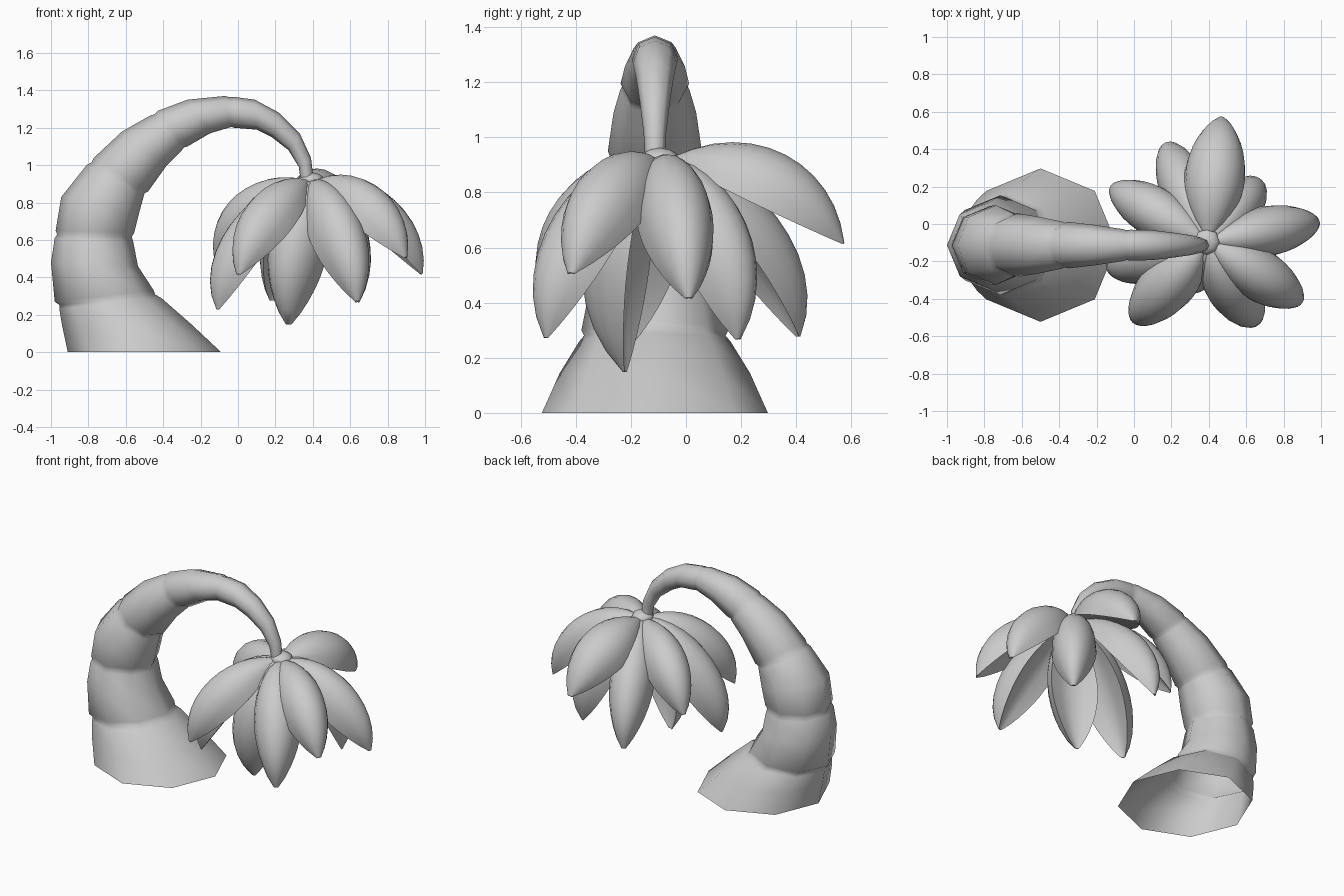
import bpy
import bmesh
import math
from mathutils import Matrix, Vector

default_cube = bpy.data.objects.get("Cube")
if default_cube:
    bpy.data.objects.remove(default_cube, do_unlink=True)

# Single clay grey material
clay = bpy.data.materials.new("clay_grey")
clay.use_nodes = True
grey = (0.6, 0.6, 0.6, 1.0)
clay.diffuse_color = grey
clay.node_tree.nodes["Principled BSDF"].inputs["Base Color"].default_value = grey


def loft(name, rings, cap_ends=False, smooth_angle=40):
    """Skin a list of equal-length closed rings into one smooth object."""
    bm = bmesh.new()
    loops = [[bm.verts.new(point) for point in ring] for ring in rings]
    for lower, upper in zip(loops, loops[1:]):
        count = len(lower)
        for i in range(count):
            j = (i + 1) % count
            bm.faces.new((lower[i], lower[j], upper[j], upper[i]))
    if cap_ends:
        bm.faces.new(loops[0])
        bm.faces.new(loops[-1])
    bmesh.ops.recalc_face_normals(bm, faces=bm.faces)
    mesh = bpy.data.meshes.new(name)
    bm.to_mesh(mesh)
    bm.free()
    mesh.materials.append(clay)
    obj = bpy.data.objects.new(name, mesh)
    bpy.context.collection.objects.link(obj)
    bpy.ops.object.select_all(action="DESELECT")
    obj.select_set(True)
    bpy.context.view_layer.objects.active = obj
    bpy.ops.object.shade_smooth_by_angle(angle=math.radians(smooth_angle))
    return obj


# Trunk: each segment is a run of rings given as outer x, z and inner x, z
TRUNK_Y = -0.113
SEGMENTS = [
    [(-.91, 0, -.09, 0), (-.94, .14, -.25, .15), (-.955, .23, -.41, .29)],
    [(-.98, .27, -.45, .33), (-1, .48, -.535, .46), (-.98, .61, -.56, .59)],
    [(-.975, .65, -.555, .64), (-.945, .83, -.53, .74), (-.81, 1, -.505, .83)],
    [(-.77, 1.04, -.48, .86), (-.62, 1.18, -.38, 1), (-.47, 1.265, -.3, 1.08)],
    [(-.43, 1.29, -.27, 1.1), (-.27, 1.35, -.15, 1.17), (-.07, 1.37, -.05, 1.2)],
    [(-.02, 1.365, -.02, 1.2), (.09, 1.35, .1, 1.19), (.22, 1.28, .18, 1.15),
     (.33, 1.17, .27, 1.08), (.39, 1.04, .325, .99), (.405, .92, .335, .92)],
]


def trunk_ring(spec, scale=1.0, sides=8):
    outer = Vector((spec[0], TRUNK_Y, spec[1]))
    inner = Vector((spec[2], TRUNK_Y, spec[3]))
    centre = (outer + inner) / 2
    across = (outer - inner) / 2 * scale
    sideways = Vector((0, across.length, 0))
    angles = [math.tau * i / sides for i in range(sides)]
    return [centre + across * math.cos(a) + sideways * math.sin(a) for a in angles]


trunk_rings = []
for index, segment in enumerate(SEGMENTS):
    if index:
        # Pinched groove between neighbouring segments
        previous = SEGMENTS[index - 1][-1]
        groove = [(a + b) / 2 for a, b in zip(previous, segment[0])]
        trunk_rings.append(trunk_ring(groove, 0.95))
    trunk_rings += [trunk_ring(spec) for spec in segment]
loft("curved_trunk", trunk_rings, smooth_angle=75)

# Flower hub at the end of the stem
HUB = Vector((0.39, -0.095, 0.92))
bpy.ops.mesh.primitive_uv_sphere_add(segments=8, ring_count=6, radius=0.07, location=HUB)
hub = bpy.context.object
hub.name = "flower_hub"
hub.scale.z = 0.6
hub.data.materials.append(clay)
bpy.ops.object.shade_smooth_by_angle(angle=math.radians(50))


def bezier(a, b, c, d, t):
    s = 1 - t
    return a * s**3 + b * 3 * s * s * t + c * 3 * s * t * t + d * t**3


def petal(name, tip, half_width, lift, twist, steps=12, arc=10):
    """Pod-shaped petal: arched back over a straight-edged hollow underside."""
    tip = Vector(tip)
    out = Vector((tip.x - HUB.x, tip.y - HUB.y, 0))
    reach = out.length
    out = Matrix.Rotation(math.radians(twist), 3, "Z") @ out.normalized()
    up = Vector((0, 0, 1))
    side = up.cross(out)
    root = HUB + out * 0.03
    drop = root.z - tip.z
    shoulder = HUB + out * (0.2 + 0.2 * reach) + up * (lift - 0.25 * drop)
    elbow = tip + out * (0.35 * (drop - reach) + 0.1) + up * 0.3
    rings = []
    for i in range(steps + 1):
        t = 0.02 + 0.97 * i / steps
        chord = root.lerp(tip, t)
        ridge = bezier(root, shoulder, elbow, tip, t) - chord
        width = half_width * math.sin(math.pi * t**0.95) ** 0.8 + 0.006
        ring = []
        for k in range(arc + 1):
            a = math.pi * k / arc
            ring.append(chord + side * width * math.cos(a) + ridge * math.sin(a) ** 0.85)
        for x in (-0.5, 0, 0.5):
            ring.append(chord + side * width * x + ridge * (0.28 - 0.4 * x * x))
        rings.append(ring)
    loft(name, rings, cap_ends=True, smooth_angle=45)


# Ten drooping petals: tip position, half width, shoulder lift and twist in degrees
PETALS = {
    "petal_back": ((.47, .575, .61), .157, .24, 0),
    "petal_left": ((.985, .01, .41), .13, .23, 0),
    "petal_front_left": ((.9, -.42, .5), .135, .22, 0),
    "petal_front": ((.64, -.51, .265), .14, .22, -9),
    "petal_front_right": ((0, -.52, .41), .14, .2, 0),
    "petal_lower_front": ((.27, -.22, .14), .15, .2, 29),
    "petal_back_right": ((-.125, .2, .5), .13, .18, 0),
    "petal_right": ((-.11, -.23, .22), .14, .2, 0),
    "petal_lower_back": ((.18, .41, .27), .13, .2, 0),
    "petal_back_left": ((.64, .19, .26), .13, .19, 0),
}
for petal_name, settings in PETALS.items():
    petal(petal_name, *settings)
